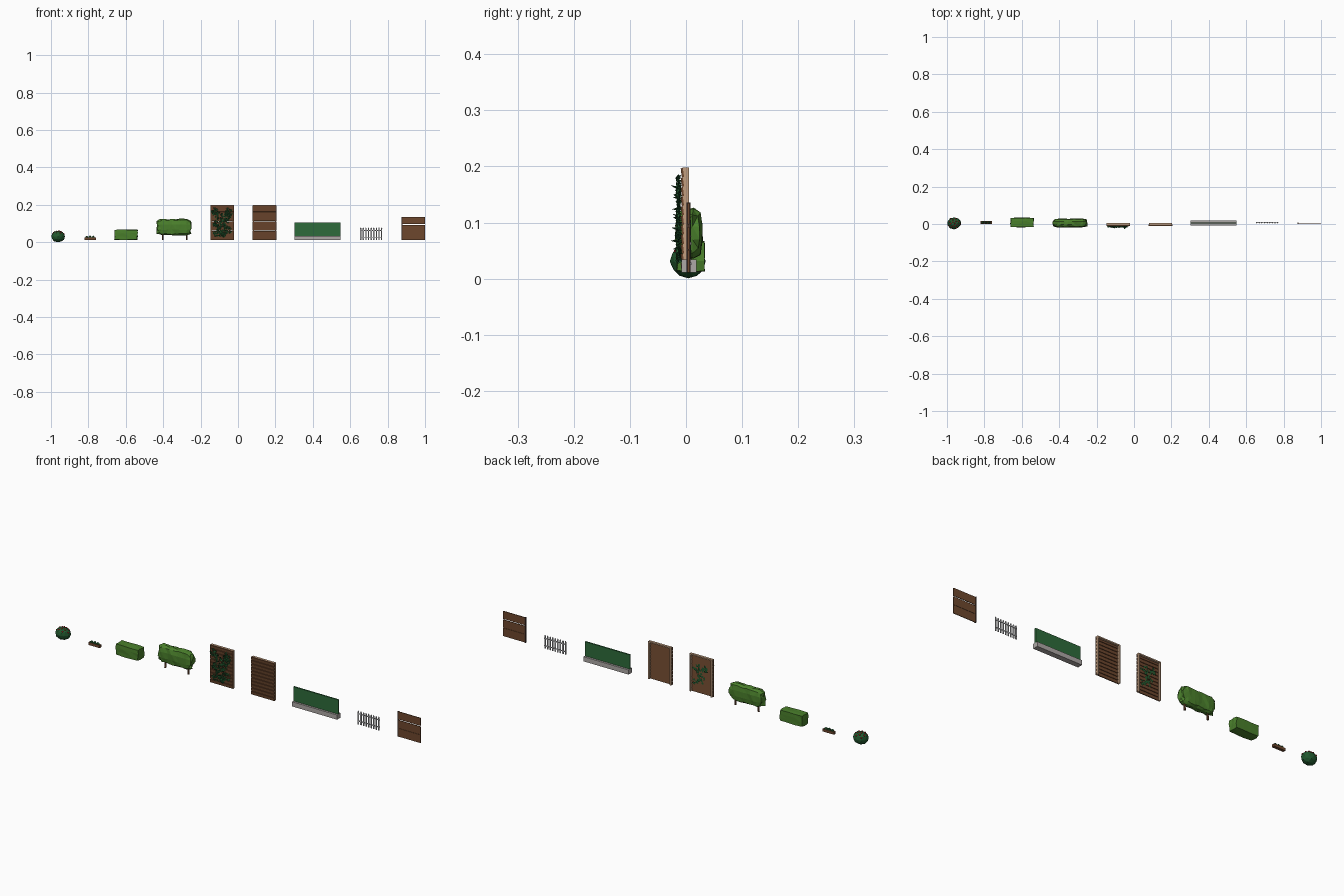
import bpy, bmesh, math, random
from mathutils import Vector, Matrix

if "Cube" in bpy.data.objects:
    bpy.data.objects.remove(bpy.data.objects["Cube"])
random.seed(4)


def lin(c):
    return c / 12.92 if c <= 0.04045 else ((c + 0.055) / 1.055) ** 2.4


def mat(name, r, g, b):
    m = bpy.data.materials.new(name)
    m.diffuse_color = (lin(r), lin(g), lin(b), 1)
    m.use_nodes = True
    m.node_tree.nodes["Principled BSDF"].inputs["Base Color"].default_value = m.diffuse_color
    return m


BROWN = mat("brown wood", 0.43, 0.28, 0.18)
TAN = mat("tan wood", 0.76, 0.62, 0.50)
DARK = mat("dark post", 0.30, 0.21, 0.17)
HEDGE = mat("hedge green", 0.29, 0.50, 0.17)
BUSH = mat("bush green", 0.13, 0.34, 0.18)
PANEL = mat("panel green", 0.18, 0.42, 0.23)
GREY = mat("concrete grey", 0.68, 0.66, 0.65)
WHITE = mat("pale metal", 0.76, 0.76, 0.77)
RED = mat("rose red", 0.80, 0.16, 0.17)


def finish(bm, name, material):
    me = bpy.data.meshes.new(name)
    bm.to_mesh(me)
    bm.free()
    me.materials.append(material)
    ob = bpy.data.objects.new(name, me)
    bpy.context.collection.objects.link(ob)
    return ob


def add_box(bm, x0, x1, y0, y1, z0, z1, tilt=0):
    m = (Matrix.Translation(((x0 + x1) / 2, (y0 + y1) / 2, (z0 + z1) / 2))
         @ Matrix.Rotation(tilt, 4, 'X')
         @ Matrix.Diagonal((x1 - x0, y1 - y0, z1 - z0, 1)))
    return bmesh.ops.create_cube(bm, size=1, matrix=m)['verts']


def boxes(name, material, *dims):
    bm = bmesh.new()
    for d in dims:
        add_box(bm, *d)
    return finish(bm, name, material)


def blob(bm, c, r, sub=2, jitter=0.0):
    m = Matrix.Translation(c) @ Matrix.Diagonal((*r, 1))
    vs = bmesh.ops.create_icosphere(bm, subdivisions=sub, radius=1, matrix=m)['verts']
    for v in vs:
        v.co = Vector(c) + (v.co - Vector(c)) * (1 + random.uniform(-jitter, jitter))


def hedge(name, x0, x1, y0, y1, z0, z1, roundness, jitter, cuts):
    """Faceted hedge: a gridded box pulled towards a rounded section."""
    bm = bmesh.new()
    bmesh.ops.create_cube(bm, size=2)
    bmesh.ops.subdivide_edges(bm, edges=bm.edges[:], cuts=2, use_grid_fill=True)
    long_edges = [e for e in bm.edges
                  if abs(e.verts[0].co.x - e.verts[1].co.x) > 0.1]
    if cuts:
        bmesh.ops.subdivide_edges(bm, edges=long_edges, cuts=cuts)
    c = Vector(((x0 + x1) / 2, (y0 + y1) / 2, (z0 + z1) / 2))
    h = Vector(((x1 - x0) / 2, (y1 - y0) / 2, (z1 - z0) / 2))
    for v in bm.verts:
        p = v.co
        k = 1 + roundness * (1 / max(1, math.hypot(p.y, p.z)) - 1)
        end = 1 - roundness * 0.35 * max(0, abs(p.x) - 0.8) / 0.2
        q = Vector((p.x * (1 - roundness * 0.12 * (math.hypot(p.y, p.z) > 1.2)),
                    p.y * k * end, p.z * k * end))
        j = [1 - random.uniform(0, jitter) for _ in range(3)]
        v.co = c + Vector([q[i] * h[i] * j[i] for i in range(3)])
    bmesh.ops.triangulate(bm, faces=bm.faces[:])
    return finish(bm, name, HEDGE)


# Rose bush with red blooms
bm = bmesh.new()
blob(bm, (-0.962, 0.004, 0.031), (0.037, 0.032, 0.031), 2, 0.04)
for v in bm.verts:
    v.co.z = max(v.co.z, 0.0)
finish(bm, "rose_bush", BUSH)
bm = bmesh.new()
for i in range(15):
    a = i * 2.4
    s = math.sqrt((i + 0.5) / 15) * 0.93
    up = math.sqrt(1 - s * s)
    blob(bm, (-0.962 + 0.036 * s * math.cos(a), 0.004 + 0.031 * s * math.sin(a),
              0.031 + 0.029 * up), (0.0045, 0.0045, 0.004), 1)
finish(bm, "rose_blooms", RED)

# Small planter with low plants
boxes("planter", BROWN, (-0.822, -0.76, 0.001, 0.015, 0.012, 0.025))
bm = bmesh.new()
for x, h in ((-0.808, 0.011), (-0.791, 0.013), (-0.774, 0.010)):
    blob(bm, (x, 0.008, 0.025), (0.009, 0.007, h), 1, 0.12)
finish(bm, "planter_plants", BUSH)

# Clipped box hedge
hedge("box_hedge", -0.662, -0.535, -0.018, 0.035, 0.011, 0.069, 0.12, 0.07, 0)

# Raised lumpy hedge on two stems
hedge("raised_hedge", -0.437, -0.248, -0.020, 0.031, 0.034, 0.128, 0.6, 0.13, 2)
bm = bmesh.new()
for x in (-0.402, -0.275):
    bmesh.ops.create_cone(bm, cap_ends=True, segments=6, radius1=0.005, radius2=0.004,
                          depth=0.05, matrix=Matrix.Translation((x, 0.005, 0.036)))
finish(bm, "hedge_stems", BROWN)


# Slatted screens: tan frame behind, tilted brown slats in front
def slat_screen(name, x0, x1):
    zb, zt, t = 0.011, 0.198, 0.007
    boxes(name + "_frame", TAN,
          (x0 + 0.001, x0 + 0.001 + t, -0.006, 0.005, zb, zt),
          (x1 - 0.001 - t, x1 - 0.001, -0.006, 0.005, zb, zt),
          (x0 + 0.008, x1 - 0.008, -0.006, 0.005, zt - 0.006, zt))
    n = 11
    p = (zt - zb) / n
    boxes(name + "_slats", BROWN,
          *[(x0, x1, -0.0085, -0.0045, zb + i * p, zb + (i + 1) * p - 0.001, 0.13)
            for i in range(n)])


slat_screen("ivy_screen", -0.147, -0.021)
slat_screen("plain_screen", 0.078, 0.205)

# Ivy: folded leaves in clumps along the screen
bm = bmesh.new()
clumps = [(-0.125, 0.165, .018), (-0.10, 0.14, .022), (-0.075, 0.11, .024),
          (-0.05, 0.16, .020), (-0.06, 0.135, .02), (-0.09, 0.08, .022),
          (-0.055, 0.065, .02), (-0.11, 0.05, .02), (-0.12, 0.10, .016),
          (-0.075, 0.045, .018)]
for cx, cz, r in clumps:
    for i in range(30):
        a, d = random.uniform(0, math.tau), r * math.sqrt(random.random())
        o = Vector((min(max(cx + d * math.cos(a), -0.14), -0.027),
                    random.uniform(-0.015, -0.010), cz + d * math.sin(a)))
        s = random.uniform(0.004, 0.008)
        rot = (Matrix.Rotation(random.uniform(-0.7, 0.7), 3, 'Z')
               @ Matrix.Rotation(random.uniform(-0.8, 0.8), 3, 'X')
               @ Matrix.Rotation(random.uniform(0, math.tau), 3, 'Y'))
        v = [bm.verts.new(o + rot @ Vector(p) * s) for p in
             ((0, 0, -1), (0.8, -0.3, 0), (0, 0, 1), (-0.8, -0.3, 0))]
        bm.faces.new((v[0], v[1], v[2]))
        bm.faces.new((v[0], v[2], v[3]))
# sprigs reaching out in front
for i in range(16):
    cx, cz, r = clumps[i % len(clumps)]
    o = Vector((cx + random.uniform(-r, r) * 0.7, -0.011, cz + random.uniform(-r, r) * 0.6))
    tip = o + Vector((random.uniform(-.006, .006), -random.uniform(0.008, 0.017),
                      random.uniform(-0.002, 0.008)))
    bm.faces.new([bm.verts.new(p) for p in
                  (o, (o + tip) / 2 + Vector((0.003, 0, 0.002)), tip,
                   (o + tip) / 2 - Vector((0.003, 0, 0.002)))])
finish(bm, "ivy_front", BUSH)
# leaves that grow through to the back
bm = bmesh.new()
for cx, cz in ((-0.10, 0.14), (-0.075, 0.11), (-0.055, 0.135), (-0.085, 0.08), (-0.06, 0.065)):
    for i in range(9):
        o = Vector((cx + random.uniform(-.018, .018), random.uniform(-0.002, 0.002),
                    cz + random.uniform(-.016, .016)))
        rot = Matrix.Rotation(random.uniform(0, math.tau), 3, 'Y')
        bm.faces.new([bm.verts.new(o + rot @ Vector(p) * 0.008) for p in
                      ((0, 0, -1), (0.8, 0.1, 0), (0, 0, 1), (-0.8, 0.1, 0))])
finish(bm, "ivy_back", BUSH)

# Low concrete wall with green panel
boxes("low_wall", GREY, (0.302, 0.549, -0.008, 0.019, 0.011, 0.034))
boxes("green_panel", PANEL, (0.302, 0.549, 0.002, 0.009, 0.034, 0.105))

# Pale picket railing
bm = bmesh.new()
for i in range(9):
    x = 0.656 + i * 0.0140
    for v in add_box(bm, x - 0.0032, x + 0.0032, 0.005, 0.008, 0.011, 0.074):
        pass
    bmesh.ops.create_cone(bm, cap_ends=True, segments=4, radius1=0.004, radius2=0.0005,
                          depth=0.005, matrix=Matrix.Translation((x, 0.0065, 0.0765)))
for z in (0.024, 0.060):
    add_box(bm, 0.653, 0.771, 0.008, 0.010, z, z + 0.005)
finish(bm, "picket_railing", WHITE)

# Board fence: three boards with narrow gaps and one dark post
boxes("fence_boards", BROWN,
      *[(0.877, 0.999, 0.003, 0.006, z0, z1)
        for z0, z1 in ((0.011, 0.0515), (0.0525, 0.0925), (0.0965, 0.135))])
boxes("fence_post", DARK, (0.874, 0.879, 0.001, 0.008, 0.011, 0.136))
